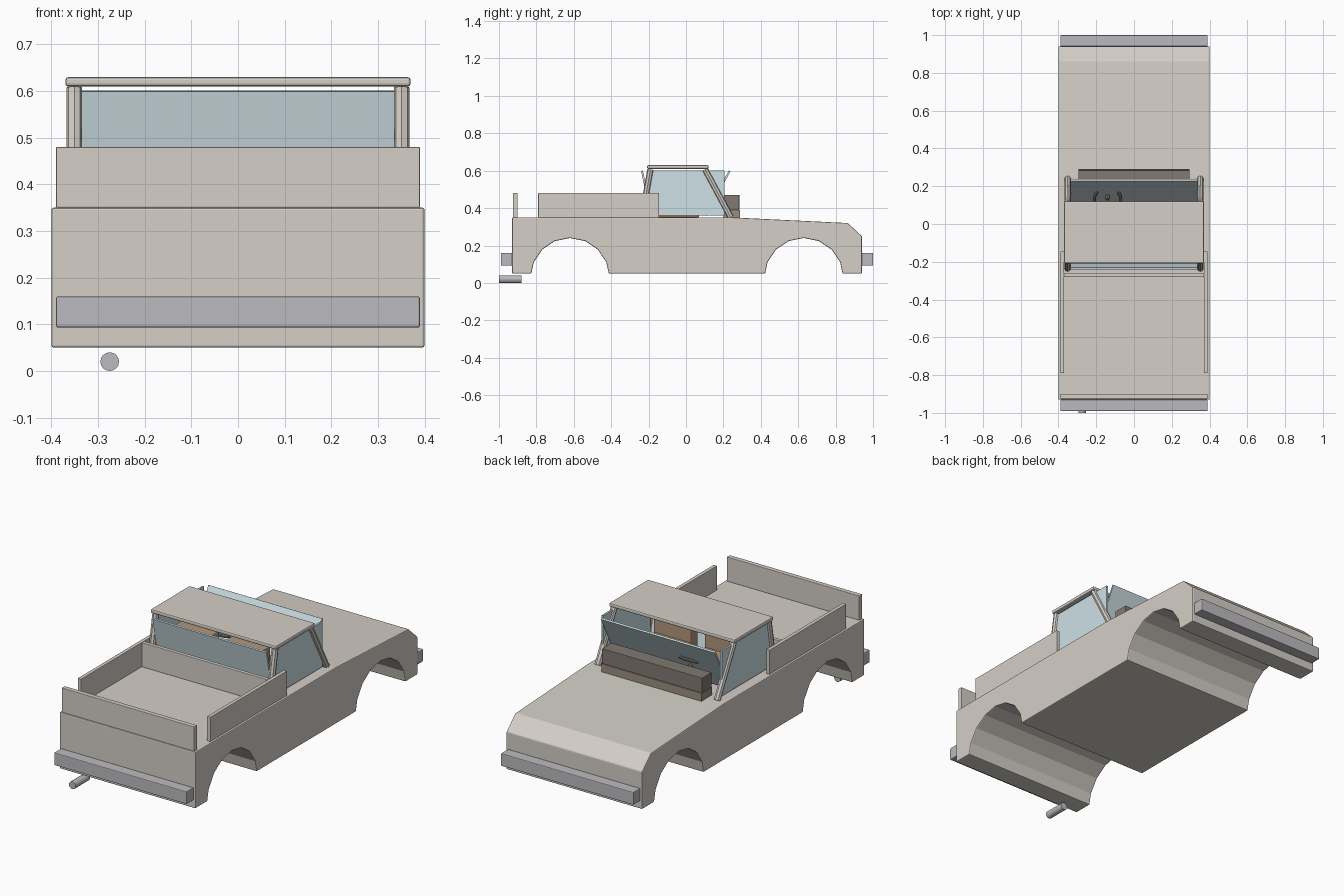
import bpy, bmesh
from math import sin, cos, pi, radians
from mathutils import Vector

if "Cube" in bpy.data.objects:
    bpy.data.objects.remove(bpy.data.objects["Cube"])


def material(name, rgb):
    m = bpy.data.materials.new(name)
    m.diffuse_color = (*rgb, 1)
    m.use_nodes = True
    m.node_tree.nodes["Principled BSDF"].inputs["Base Color"].default_value = m.diffuse_color
    return m


PAINT = material("paint", (0.66, 0.62, 0.57))
GLASS = material("glass", (0.62, 0.75, 0.79))
STEEL = material("steel", (0.5, 0.5, 0.53))
DARK = material("dark_trim", (0.22, 0.19, 0.17))
TRIM = material("lower_trim", (0.33, 0.27, 0.22))
LEATHER = material("leather", (0.45, 0.3, 0.2))


def add_object(name, bm, mat, bevel=0.0):
    bmesh.ops.recalc_face_normals(bm, faces=bm.faces)
    mesh = bpy.data.meshes.new(name)
    bm.to_mesh(mesh)
    bm.free()
    ob = bpy.data.objects.new(name, mesh)
    bpy.context.collection.objects.link(ob)
    mesh.materials.append(mat)
    if bevel:
        mod = ob.modifiers.new("bevel", 'BEVEL')
        mod.width = bevel
        mod.segments = 2
        mod.limit_method = 'ANGLE'
        mod.angle_limit = radians(40)
    return ob


def box(name, x, y, z, mat, bevel=0.002):
    """Box from (min, max) ranges on each axis."""
    bm = bmesh.new()
    bmesh.ops.create_cube(bm, size=1)
    for v in bm.verts:
        v.co = [(r[0] + r[1]) / 2 + c * (r[1] - r[0]) for r, c in zip((x, y, z), v.co)]
    return add_object(name, bm, mat, bevel)


def rod(name, a, b, radius, sides, mat):
    """Cylinder between two points."""
    a, b = Vector(a), Vector(b)
    bm = bmesh.new()
    bmesh.ops.create_cone(bm, cap_ends=True, segments=sides, radius1=radius,
                          radius2=radius, depth=(b - a).length)
    ob = add_object(name, bm, mat)
    ob.location = (a + b) / 2
    ob.rotation_euler = (b - a).to_track_quat('Z', 'Y').to_euler()
    return ob


def pane(name, y, z, height, tilt):
    ob = box(name, (-0.335, 0.335), (-0.005, 0.005), (-height / 2, height / 2), GLASS, 0)
    ob.location = (0, y, z)
    ob.rotation_euler.x = radians(tilt)


# Body: side profile with two wheel arches, extruded across the width
def arch(y):
    inner = [(y - 0.21 * cos(i * pi / 8), 0.03 + 0.21 * sin(i * pi / 8)) for i in range(1, 8)]
    return [(y - 0.207, 0.05)] + inner + [(y + 0.207, 0.05)]


profile = [(-0.93, 0.05)] + arch(-0.62) + arch(0.63) + [
    (0.94, 0.05), (0.94, 0.25), (0.865, 0.32), (0.25, 0.35), (-0.93, 0.35)]
bm = bmesh.new()
face = bm.faces.new([bm.verts.new((-0.4, y, z)) for y, z in profile])
new = bmesh.ops.extrude_face_region(bm, geom=[face])["geom"]
bmesh.ops.translate(bm, vec=(0.8, 0, 0), verts=[v for v in new if isinstance(v, bmesh.types.BMVert)])
add_object("body", bm, PAINT, 0.005)

# Cargo bed walls
box("tailgate", (-0.39, 0.39), (-0.925, -0.9), (0.35, 0.48), PAINT)
box("bed_front_wall", (-0.37, 0.37), (-0.28, -0.26), (0.35, 0.48), PAINT)

# Bumpers and tailpipe
box("rear_bumper", (-0.39, 0.39), (-0.99, -0.93), (0.093, 0.16), STEEL, 0.004)
box("front_bumper", (-0.39, 0.39), (0.94, 1.0), (0.093, 0.16), STEEL, 0.004)
rod("tailpipe", (-0.275, -1.0, 0.02), (-0.275, -0.88, 0.02), 0.02, 16, STEEL)

# Cab roof and outward-leaning end panes
box("roof", (-0.37, 0.37), (-0.208, 0.12), (0.61, 0.63), PAINT, 0.006)
pane("windshield", 0.17, 0.48, 0.27, -28)
pane("rear_window", -0.21, 0.48, 0.245, 12)

# Paired parts: bed sides, pillars, side windows, seats
for s, side in ((-1, "left"), (1, "right")):
    def span(a, b):
        return sorted((s * a, s * b))
    box(side + "_bed_wall", span(0.37, 0.39), (-0.79, -0.145), (0.35, 0.48), PAINT)
    rod(side + "_front_pillar", (s * 0.351, 0.24, 0.35), (s * 0.351, 0.102, 0.607), 0.017, 8, PAINT)
    rod(side + "_rear_pillar", (s * 0.351, -0.235, 0.35), (s * 0.351, -0.19, 0.607), 0.017, 8, PAINT)
    box(side + "_side_window", span(0.345, 0.355), (-0.195, 0.205), (0.36, 0.6), GLASS, 0)
    box(side + "_seat_cushion", span(0.04, 0.26), (-0.12, 0.07), (0.35, 0.42), LEATHER, 0.006)
    box(side + "_seat_back", span(0.04, 0.26), (-0.16, -0.1), (0.35, 0.56), LEATHER, 0.006)

# Dashboard and steering wheel
box("dashboard", (-0.295, 0.295), (0.205, 0.285), (0.39, 0.47), DARK)
box("dashboard_base", (-0.295, 0.295), (0.2, 0.29), (0.345, 0.39), TRIM)
bpy.ops.mesh.primitive_torus_add(major_radius=0.07, minor_radius=0.008, major_segments=20,
                                 minor_segments=8, location=(-0.14, 0.13, 0.47),
                                 rotation=(radians(20), 0, 0))
wheel = bpy.context.object
wheel.name = "steering_wheel"
wheel.data.materials.append(DARK)
bpy.ops.object.shade_smooth_by_angle()
rod("steering_column", (-0.14, 0.13, 0.47), (-0.14, 0.21, 0.42), 0.01, 8, DARK)
